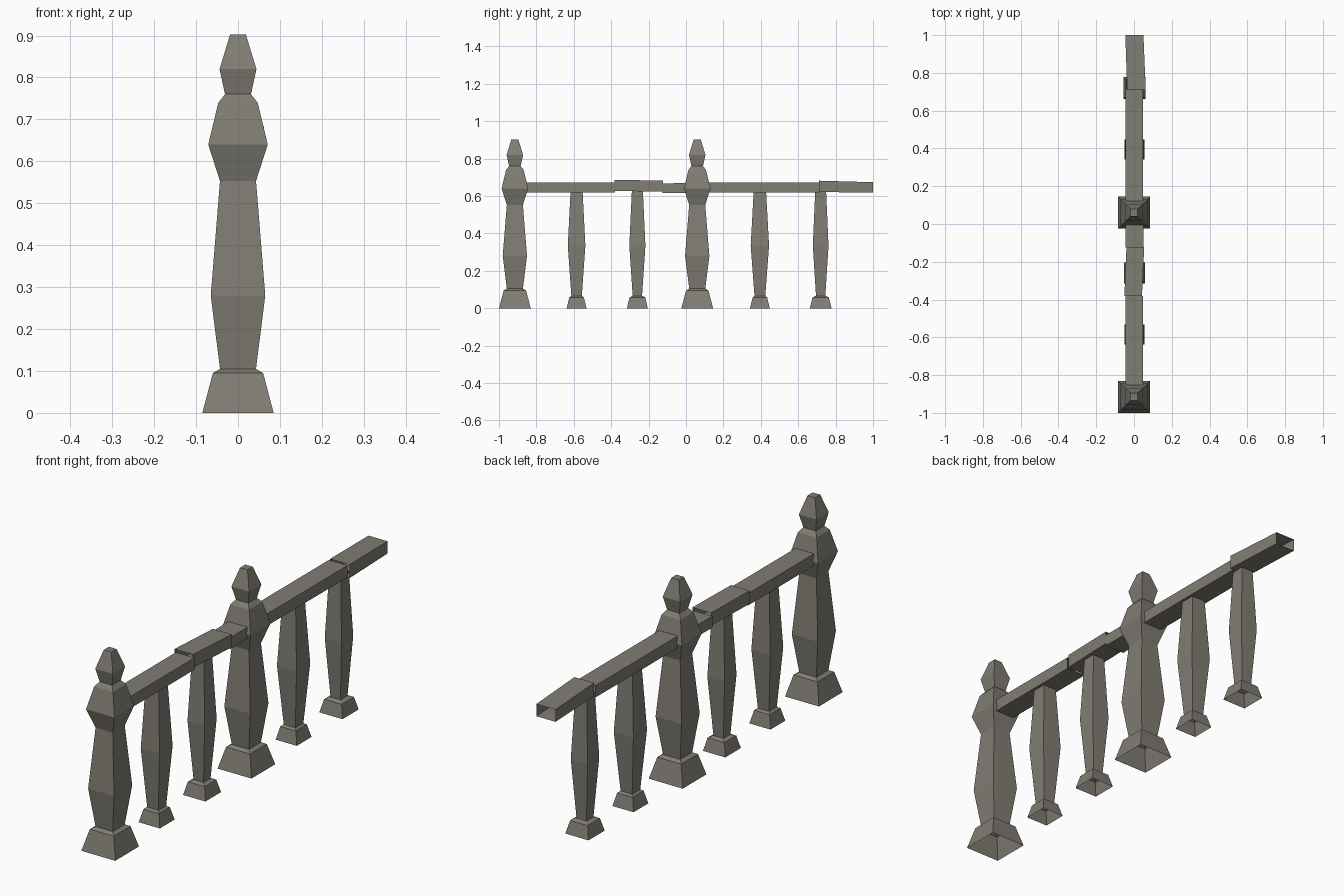
import bpy, bmesh

if "Cube" in bpy.data.objects:
    bpy.data.objects.remove(bpy.data.objects["Cube"])

stone = bpy.data.materials.new("weathered grey stone")
stone.diffuse_color = (0.215, 0.205, 0.172, 1)
stone.use_nodes = True
stone.node_tree.nodes["Principled BSDF"].inputs["Base Color"].default_value = stone.diffuse_color


def loft(name, rings, cap_end=False):
    """Skin four-cornered rings into an open tube, optionally capping the last ring."""
    bm = bmesh.new()
    loops = [[bm.verts.new(p) for p in ring] for ring in rings]
    for a, b in zip(loops, loops[1:]):
        for i in range(4):
            j = (i + 1) % 4
            bm.faces.new((a[i], a[j], b[j], b[i]))
    if cap_end:
        bm.faces.new(loops[-1])
    bmesh.ops.recalc_face_normals(bm, faces=bm.faces)
    mesh = bpy.data.meshes.new(name)
    bm.to_mesh(mesh)
    bm.free()
    mesh.materials.append(stone)
    obj = bpy.data.objects.new(name, mesh)
    bpy.context.collection.objects.link(obj)
    return obj


def square_column(name, x, y, profile, cap):
    """Column of square section from (half width, height) pairs."""
    rings = [[(x - w, y - w, z), (x + w, y - w, z), (x + w, y + w, z), (x - w, y + w, z)]
             for w, z in profile]
    return loft(name, rings, cap)


def rail(name, start, end):
    """Hollow rail; each end is (y, x min, x max, z min, z max)."""
    rings = [[(x0, y, z0), (x1, y, z0), (x1, y, z1), (x0, y, z1)]
             for y, x0, x1, z0, z1 in (start, end)]
    return loft(name, rings)


# Large newel posts with finials
post = [(0.085, 0), (0.06, 0.095), (0.043, 0.105), (0.065, 0.28), (0.043, 0.553),
        (0.071, 0.64), (0.047, 0.74), (0.031, 0.76), (0.044, 0.82), (0.019, 0.902)]
for i, y in enumerate((-0.915, 0.06)):
    square_column(f"newel_post_{i + 1}", 0, y, post, True)

# Slim balusters: (y, foot, belly and neck half widths, top height)
for i, (y, foot, belly, neck, top) in enumerate((
        (-0.585, 0.053, 0.047, 0.032, 0.63), (-0.26, 0.056, 0.043, 0.029, 0.64),
        (0.395, 0.053, 0.049, 0.033, 0.63), (0.72, 0.058, 0.042, 0.029, 0.63))):
    profile = [(foot, 0), (foot - 0.014, 0.058), (neck - 0.004, 0.066),
               (belly, 0.335), (neck, top)]
    square_column(f"baluster_{i + 1}", 0.002, y, profile, False)

# Handrail in slightly misaligned pieces
straight = (-0.045, 0.048, 0.619, 0.673)
rail("handrail_1", (-0.89, *straight), (-0.38, *straight))
rail("handrail_2", (-0.382, -0.051, 0.042, 0.627, 0.687), (-0.122, -0.04, 0.054, 0.624, 0.682))
rail("handrail_3", (-0.125, -0.045, 0.05, 0.616, 0.668), (0.03, -0.045, 0.05, 0.617, 0.669))
rail("handrail_4", (0.09, *straight), (0.715, *straight))
rail("handrail_5", (0.71, -0.036, 0.062, 0.621, 0.682), (1.0, -0.046, 0.05, 0.619, 0.674))
